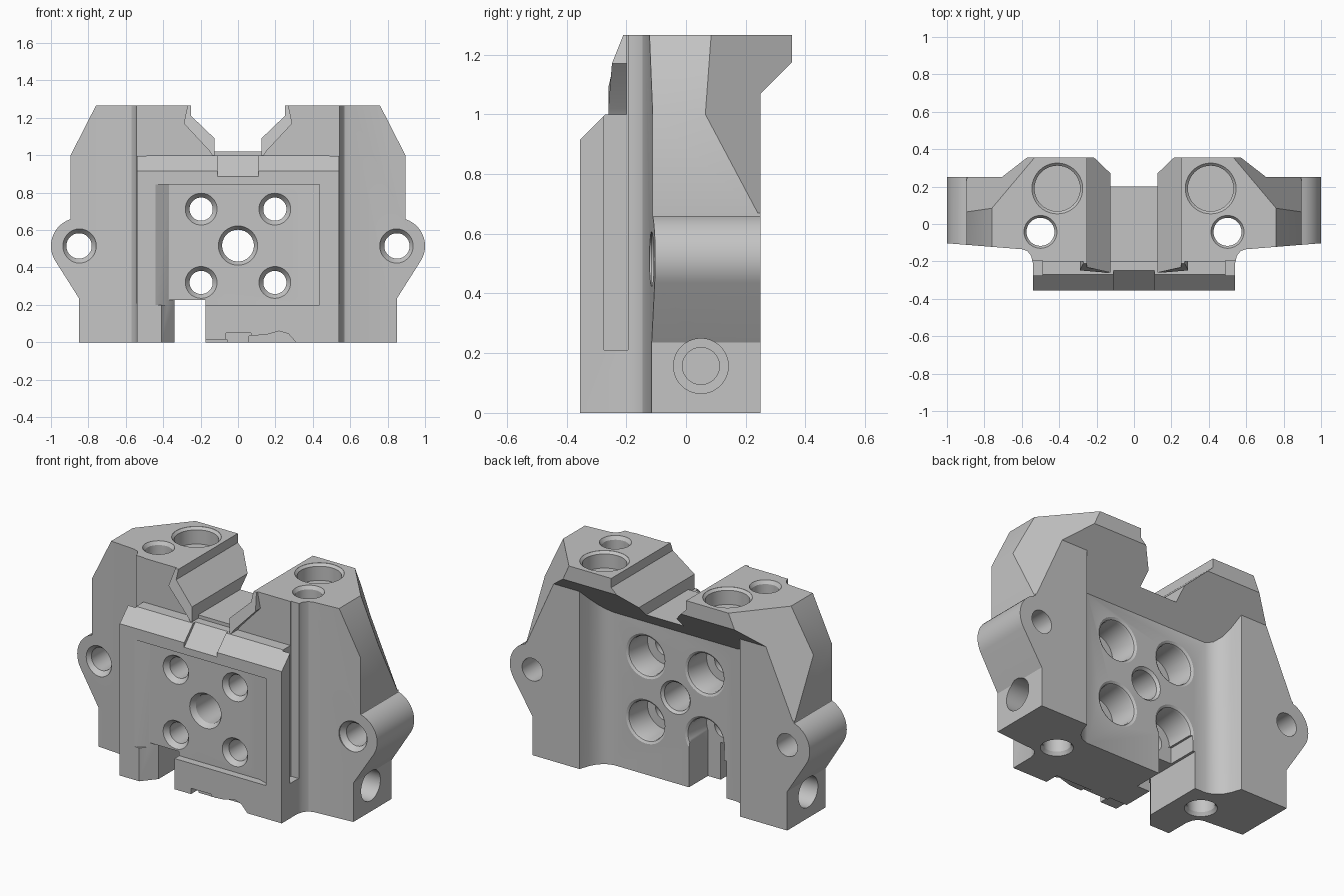
import bpy, bmesh, math
from mathutils import Vector

if "Cube" in bpy.data.objects:
    bpy.data.objects.remove(bpy.data.objects["Cube"], do_unlink=True)

steel = bpy.data.materials.new("plain_grey")
steel.use_nodes = True
steel.diffuse_color = (0.55, 0.55, 0.55, 1)
steel.node_tree.nodes["Principled BSDF"].inputs["Base Color"].default_value = (0.55, 0.55, 0.55, 1)


def finish(name, bm):
    bmesh.ops.recalc_face_normals(bm, faces=bm.faces)
    mesh = bpy.data.meshes.new(name)
    bm.to_mesh(mesh)
    bm.free()
    mesh.materials.append(steel)
    obj = bpy.data.objects.new(name, mesh)
    bpy.context.collection.objects.link(obj)
    return obj


def prism(name, pts, axis, lo, hi, side=1, top_rule=None):
    """Extrude a 2D outline along an axis; top_rule moves the far ring."""
    place = {"x": lambda a, b, t: (t, a, b),
             "y": lambda a, b, t: (a, t, b),
             "z": lambda a, b, t: (a, b, t)}[axis]
    bm = bmesh.new()
    rings = []
    for t in (lo, hi):
        ring = []
        for a, b in pts:
            co = Vector(place(a, b, t))
            if t == hi and top_rule:
                co = Vector(top_rule(co))
            co.x *= side
            ring.append(bm.verts.new(co))
        rings.append(ring)
    n = len(pts)
    bm.faces.new(rings[0])
    bm.faces.new(rings[1])
    for i in range(n):
        j = (i + 1) % n
        bm.faces.new((rings[0][i], rings[0][j], rings[1][j], rings[1][i]))
    return finish(name, bm)


def turned(name, profile, axis, loc, n=40):
    """Solid of revolution from (distance, radius) pairs along an axis."""
    bm = bmesh.new()
    turn = Vector(axis).to_track_quat("Z", "Y")
    rings = []
    for t, r in profile:
        angles = [2 * math.pi * i / n for i in range(n)]
        rings.append([bm.verts.new(turn @ Vector((r * math.cos(a), r * math.sin(a), t)) + Vector(loc))
                      for a in angles])
    bm.faces.new(rings[0])
    bm.faces.new(rings[-1])
    for low, high in zip(rings, rings[1:]):
        for i in range(n):
            j = (i + 1) % n
            bm.faces.new((low[i], low[j], high[j], high[i]))
    return finish(name, bm)


def box(x0, x1, y0, y1, z0, z1, side=1):
    return prism("box_cutter", [(x0, y0), (x1, y0), (x1, y1), (x0, y1)], "z", z0, z1, side)


def combine(tool, operation="DIFFERENCE"):
    mod = body.modifiers.new("boolean", "BOOLEAN")
    mod.operation, mod.solver, mod.object = operation, "EXACT", tool
    bpy.context.view_layer.objects.active = body
    bpy.ops.object.modifier_apply(modifier=mod.name)
    bpy.data.objects.remove(tool, do_unlink=True)


# Main silhouette with round ears and the saddle between the shoulders
ear = [(0.85 + 0.15 * math.cos(math.radians(a)), 0.515 + 0.15 * math.sin(math.radians(a)))
       for a in range(-32, 73, 8)]
half = [(0.85, 0), (0.85, 0.235)] + ear + [(0.895, 0.66), (0.895, 1.0), (0.76, 1.265), (0.25, 1.265),
                                          (0.25, 1.21), (0.125, 1.09), (0.125, 1.02)]
body = prism("bracket_body", half + [(-x, z) for x, z in reversed(half)], "y", -0.355, 0.355)


# Back: sloping underside below the shoulders and filleted central recess
def under_slope(co):
    return co.x, co.y, co.y + 0.82


combine(prism("back_cutter", [(-1.2, 0.25), (1.2, 0.25), (1.2, 0.5), (-1.2, 0.5)],
              "z", -0.1, 1, top_rule=under_slope))
wall = [(0.535, 0.5), (0.535, 0.25), (0.515, 0.19), (0.49, 0.145), (0.455, 0.115), (0.41, 0.1)]
combine(prism("recess_cutter", wall + [(-x, y) for x, y in reversed(wall)],
              "z", -0.1, 1, top_rule=under_slope))

# Front: step above the mounting block and ramp into the saddle
combine(prism("front_step_cutter", [(-0.4, 0.87), (-0.27, 1.0), (-0.2, 1.0), (-0.2, 1.4), (-0.4, 1.4)],
              "x", -0.6, 0.6))

for side in (1, -1):
    # Wing fronts fall back from the mounting block
    combine(prism("wing_cutter", [(1.1, -0.095), (0.6, -0.135), (0.57, -0.145), (0.55, -0.17),
                                  (0.54, -0.21), (0.54, -0.5), (1.1, -0.5)], "z", -0.1, 1.4, side))
    # Slanted facet on the rear outer corner of each shoulder
    combine(prism("facet_cutter", [(1.35, -0.3), (0.676, 0.5), (1.6, 0.5)], "z", 0.67, 1.3, side,
                  lambda co: (co.x - 0.282, co.y, co.z)))

    # Raised lip beside the saddle
    def lip_taper(co):
        return co.x, -0.26 + 0.4 * max(0, co.z - 1.14), co.z
    combine(prism("saddle_lip", [(0.125, 0.98), (0.15, 1.02), (0.29, 1.17), (0.27, 1.265),
                                 (0.25, 1.265), (0.25, 1.21), (0.125, 1.09)],
                  "y", -0.15, -0.26, side, lip_taper), "UNION")
    # Side groove in the mounting block
    combine(box(0.49, 0.6, -0.275, -0.195, 0.21, 1.4, side))

combine(prism("ramp_cutter", [(-0.4, 0.84), (-0.23, 1.02), (-0.23, 1.1), (-0.4, 1.1)], "x", -0.11, 0.11))

# Shallow front pocket and the open notch below it
combine(prism("pocket_cutter", [(-0.44, -0.4), (-0.44, -0.355), (-0.37, -0.31), (0.36, -0.31),
                                (0.435, -0.335), (0.435, -0.4)], "z", 0.2, 0.845))
combine(prism("notch_cutter", [(-0.42, -0.4), (-0.41, -0.355), (-0.34, -0.27), (-0.34, 0.3),
                               (-0.175, 0.3), (-0.175, -0.4)], "z", -0.1, 0.225))
combine(box(-0.325, -0.09, -0.08, 0.3, -0.1, 0.32))

# Small reliefs along the lower front edge
combine(box(-0.065, 0.07, -0.4, -0.29, -0.1, 0.05))
combine(prism("relief_cutter", [(0.06, -0.1), (0.06, 0.035), (0.15, 0.04), (0.22, 0.06),
                                (0.27, 0.045), (0.31, 0.0), (0.31, -0.1)], "y", -0.4, -0.27))
combine(box(-0.2, -0.06, -0.4, -0.27, -0.1, 0.015))

# Five bolt holes through the plate
for x in (-0.197, 0.197):
    for z in (0.32, 0.712):
        combine(turned("bolt_cutter", [(-0.4, 0.085), (-0.31, 0.085), (-0.28, 0.062), (-0.08, 0.062),
                                       (-0.079, 0.115), (0.08, 0.115), (0.092, 0.12), (0.101, 0.135),
                                       (0.3, 0.135)], (0, 1, 0), (x, 0, z)))
combine(turned("center_cutter", [(-0.4, 0.105), (-0.31, 0.105), (-0.28, 0.085), (0.085, 0.085),
                                 (0.101, 0.1), (0.3, 0.1)], (0, 1, 0), (0, 0, 0.517)))

for side in (1, -1):
    # Ear hole, vertical rod hole, blind spring seat and side pin hole
    combine(turned("ear_cutter", [(-0.3, 0.092), (-0.115, 0.092), (-0.085, 0.068), (0.4, 0.068)],
                   (0, 1, 0), (0.85 * side, 0, 0.515)))
    combine(turned("rod_cutter", [(-0.1, 0.088), (0.001, 0.088), (0.02, 0.075), (1.245, 0.075),
                                  (1.264, 0.088), (1.4, 0.088)], (0, 0, 1), (0.5 * side, -0.042, 0)))
    combine(turned("seat_cutter", [(1.165, 0.122), (1.25, 0.122), (1.264, 0.136), (1.4, 0.136)],
                   (0, 0, 1), (0.41 * side, 0.19, 0)))
    combine(turned("pin_cutter", [(0.6, 0.062), (0.7, 0.062), (0.701, 0.092), (0.95, 0.092)],
                   (side, 0, 0), (0, 0.05, 0.157)))

# Smooth the round surfaces and keep the machined edges crisp
bpy.ops.object.select_all(action="DESELECT")
body.select_set(True)
bpy.context.view_layer.objects.active = body
bpy.ops.object.shade_smooth_by_angle(angle=math.radians(28))
